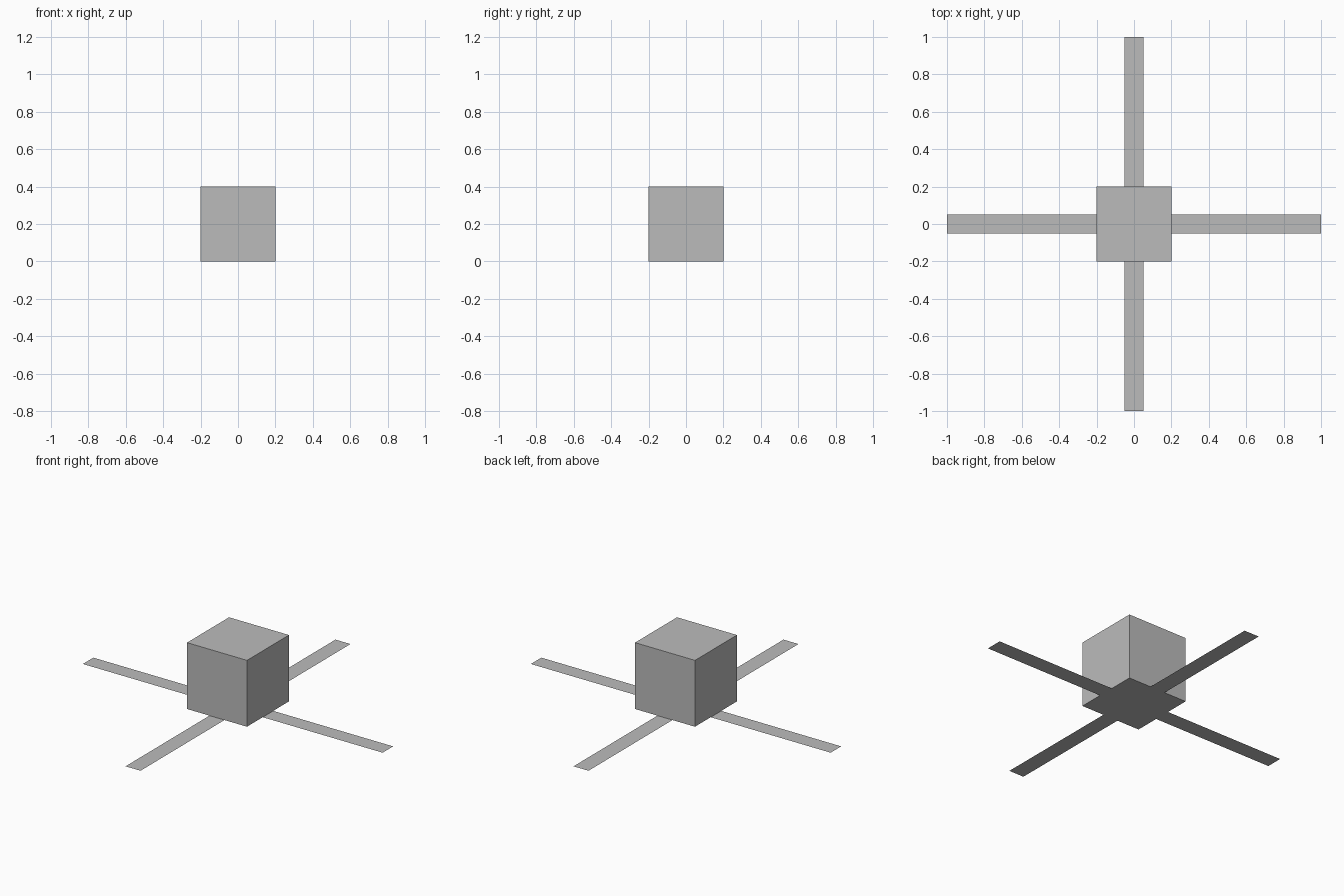
import bpy
import bmesh
from math import radians
from mathutils import Matrix

old = bpy.data.objects.get("Cube")
if old:
    bpy.data.objects.remove(old, do_unlink=True)

SIZE = 0.4       # cube edge
REACH = 1.0      # arm tip distance from the centre
WIDTH = 0.1      # arm width

# Single plain grey
grey = bpy.data.materials.new("plain_grey")
grey.use_nodes = True
grey.diffuse_color = (0.5, 0.5, 0.5, 1)
grey.node_tree.nodes["Principled BSDF"].inputs["Base Color"].default_value = (0.5, 0.5, 0.5, 1)


def add_object(name, bm):
    mesh = bpy.data.meshes.new(name)
    bm.to_mesh(mesh)
    bm.free()
    mesh.materials.append(grey)
    obj = bpy.data.objects.new(name, mesh)
    bpy.context.collection.objects.link(obj)
    return obj


# Central block standing on the ground
bm = bmesh.new()
bmesh.ops.create_cube(bm, size=SIZE, matrix=Matrix.Translation((0, 0, SIZE / 2)))
add_object("central_block", bm)

# Four flat arms spreading from the block's bottom edges
for i, side in enumerate(("left", "back", "right", "front")):
    bm = bmesh.new()
    inner = SIZE / 2
    corners = [(inner, -WIDTH / 2), (REACH, -WIDTH / 2), (REACH, WIDTH / 2), (inner, WIDTH / 2)]
    bm.faces.new([bm.verts.new((x, y, 0)) for x, y in corners])
    bm.transform(Matrix.Rotation(radians(90 * i), 4, "Z"))
    add_object(side + "_arm", bm)
